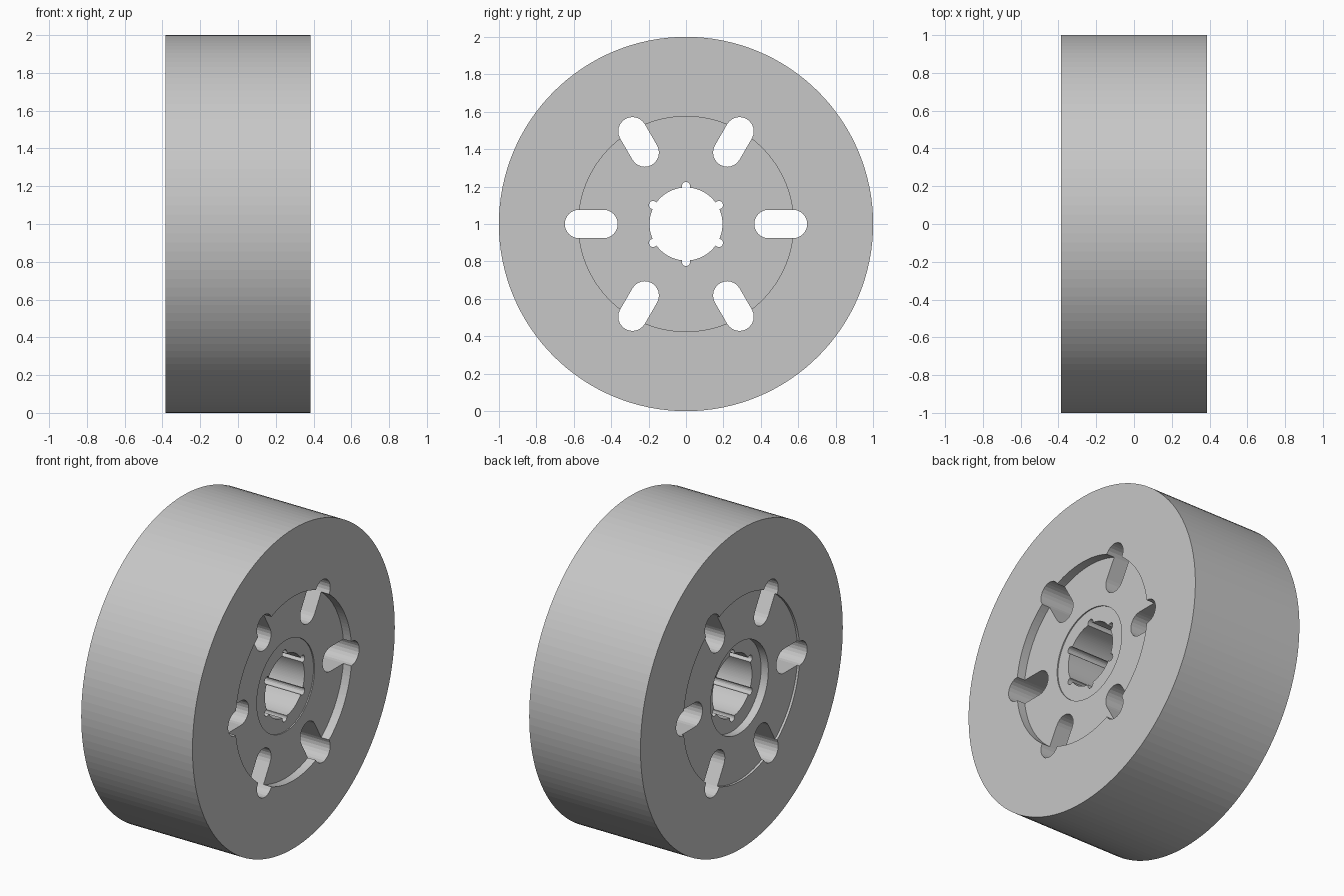
import bpy, bmesh, math
from mathutils import Matrix, Vector

if "Cube" in bpy.data.objects:
    bpy.data.objects.remove(bpy.data.objects["Cube"], do_unlink=True)

SEGMENTS = 128
HALF = 0.385                      # half the wheel width
CENTRE = Vector((0, 0, 1))

grey = bpy.data.materials.new("light_grey")
grey.use_nodes = True
colour = (0.57, 0.57, 0.57, 1)
grey.diffuse_color = colour
grey.node_tree.nodes["Principled BSDF"].inputs["Base Color"].default_value = colour


def make_object(name, bm):
    bmesh.ops.recalc_face_normals(bm, faces=bm.faces)
    mesh = bpy.data.meshes.new(name)
    bm.to_mesh(mesh)
    bm.free()
    mesh.materials.append(grey)
    obj = bpy.data.objects.new(name, mesh)
    bpy.context.collection.objects.link(obj)
    return obj


def revolve(name, profile):
    """Spin a closed (x, radius) profile around the axle."""
    bm = bmesh.new()
    rings = []
    for i in range(SEGMENTS):
        a = 2 * math.pi * i / SEGMENTS
        rings.append([bm.verts.new(CENTRE + Vector((x, r * math.cos(a), r * math.sin(a))))
                      for x, r in profile])
    n = len(profile)
    for i in range(SEGMENTS):
        p, q = rings[i], rings[(i + 1) % SEGMENTS]
        for j in range(n):
            k = (j + 1) % n
            bm.faces.new((p[j], p[k], q[k], q[j]))
    return make_object(name, bm)


def ring_of_cutters(name, outline, first_angle):
    """Six prisms through the wheel from a (radial, sideways) outline."""
    bm = bmesh.new()
    for i in range(6):
        turn = Matrix.Rotation(first_angle + i * math.pi / 3, 3, 'X')
        base = [bm.verts.new(CENTRE + turn @ Vector((-0.6, u, v))) for u, v in outline]
        face = bm.faces.new(base)
        new = bmesh.ops.extrude_face_region(bm, geom=[face])["geom"]
        top = [v for v in new if isinstance(v, bmesh.types.BMVert)]
        bmesh.ops.translate(bm, verts=top, vec=(1.2, 0, 0))
    cutter = make_object(name, bm)
    cutter.hide_render = True
    return cutter


def arc(centre, radius, start, end, steps):
    return [(centre + radius * math.cos(start + (end - start) * i / steps),
             radius * math.sin(start + (end - start) * i / steps))
            for i in range(steps + 1)]


# Wheel body: tread, recessed webs on both sides, hub recesses and bore
BORE, HUB, WEB = 0.195, 0.285, 0.575
wheel = revolve("wheel", [
    (HALF, 1), (HALF, WEB),
    (HALF - 0.055, WEB), (HALF - 0.055, HUB),
    (HALF - 0.062, HUB), (HALF - 0.062, BORE),
    (-HALF + 0.065, BORE), (-HALF + 0.065, HUB),
    (-HALF + 0.015, HUB), (-HALF + 0.015, WEB),
    (-HALF, WEB), (-HALF, 1)])

# Six radial slots and six small keyways in the bore
quarter = math.pi / 2
slot = arc(0.572, 0.076, -quarter, quarter, 12) + arc(0.441, 0.076, quarter, 3 * quarter, 12)
notch = arc(0.203, 0.022, 0, 2 * math.pi, 16)[:-1]
cutters = [ring_of_cutters("slot_cutter", slot, 0),
           ring_of_cutters("keyway_cutter", notch, math.pi / 6)]
for cutter in cutters:
    mod = wheel.modifiers.new(cutter.name, 'BOOLEAN')
    mod.operation = 'DIFFERENCE'
    mod.solver = 'EXACT'
    mod.object = cutter

# Bake the cuts and drop the helpers
bpy.context.view_layer.update()
evaluated = wheel.evaluated_get(bpy.context.evaluated_depsgraph_get())
baked = bpy.data.meshes.new_from_object(evaluated)
wheel.modifiers.clear()
wheel.data = baked
for cutter in cutters:
    bpy.data.objects.remove(cutter, do_unlink=True)
